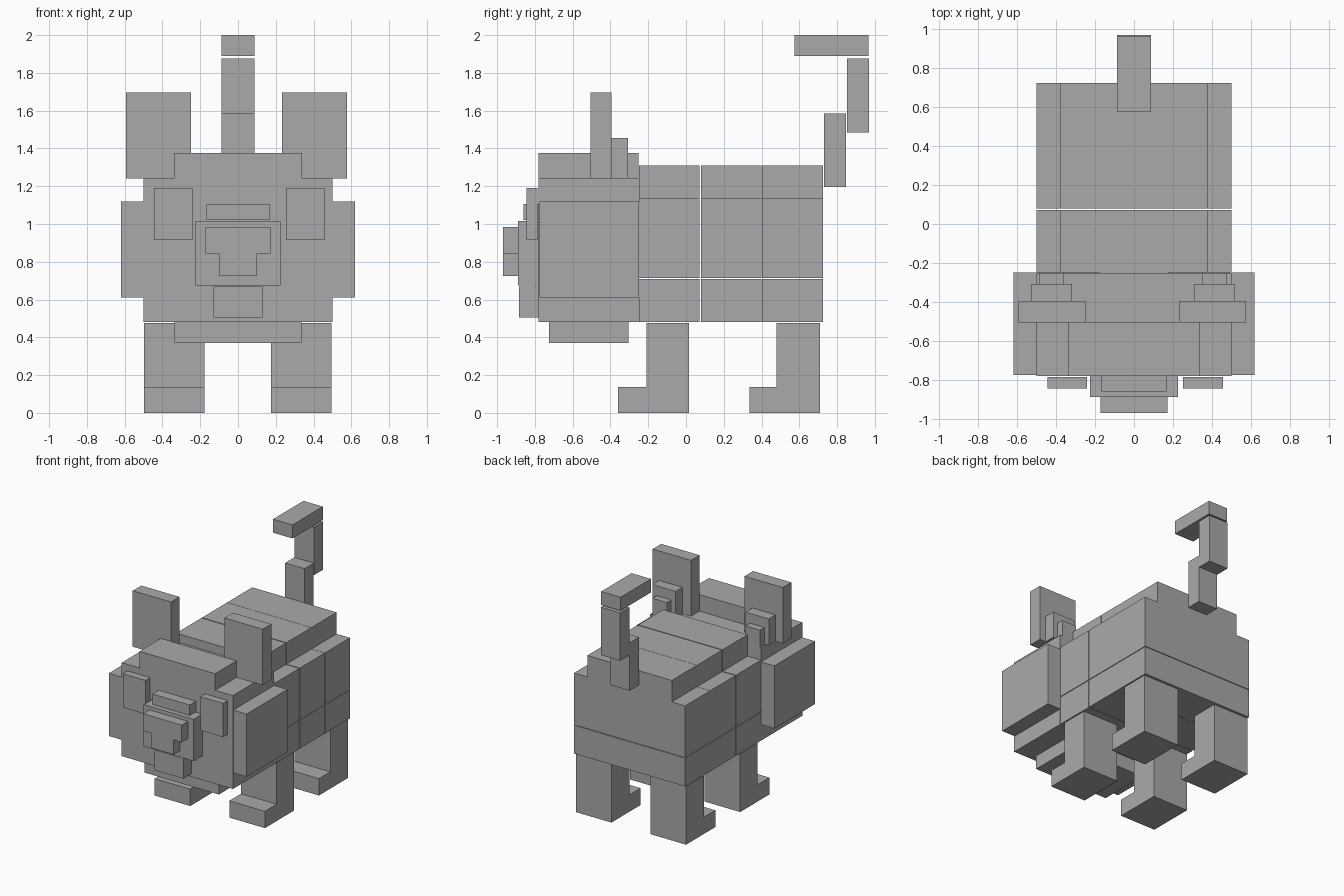
import bpy
import bmesh
from mathutils import Vector

old = bpy.data.objects.get("Cube")
if old:
    bpy.data.objects.remove(old, do_unlink=True)

# One plain grey for the whole animal
GREY = (0.4, 0.4, 0.4, 1)
grey = bpy.data.materials.new("plain grey")
grey.use_nodes = True
grey.diffuse_color = GREY
grey.node_tree.nodes["Principled BSDF"].inputs["Base Color"].default_value = GREY


def block(name, xs, ys, zs):
    """Box spanning the given (low, high) pair on each axis."""
    low, high = (Vector(c) for c in zip(xs, ys, zs))
    bm = bmesh.new()
    bmesh.ops.create_cube(bm, size=1)
    bmesh.ops.scale(bm, vec=high - low, verts=bm.verts)
    mesh = bpy.data.meshes.new(name)
    bm.to_mesh(mesh)
    bm.free()
    mesh.materials.append(grey)
    obj = bpy.data.objects.new(name, mesh)
    obj.location = (low + high) / 2
    bpy.context.collection.objects.link(obj)


def centred(name, half, ys, zs):
    block(name, (-half, half), ys, zs)


def pair(name, right_x, left_x, half, ys, zs):
    for side, x in (("right", right_x), ("left", left_x)):
        block(f"{side}_{name}", (x - half, x + half), ys, zs)


# Body: three sections, each with belly, flank and narrower back
for section, ys in (("front", (-0.25, 0.072)), ("middle", (0.08, 0.4)),
                    ("rear", (0.402, 0.725))):
    centred(f"{section}_belly", 0.5, ys, (0.48, 0.71))
    centred(f"{section}_flank", 0.5, ys, (0.715, 1.135))
    centred(f"{section}_back", 0.38, ys, (1.135, 1.31))

# Head
centred("head", 0.5, (-0.78, -0.252), (0.48, 1.24))
centred("forehead", 0.34, (-0.78, -0.505), (1.24, 1.375))
centred("chin", 0.335, (-0.725, -0.305), (0.37, 0.48))
pair("cheek", -0.56, 0.56, 0.06, (-0.775, -0.25), (0.61, 1.12))

# Face
pair("eye", -0.343, 0.355, 0.102, (-0.845, -0.785), (0.915, 1.19))
centred("muzzle", 0.225, (-0.89, -0.78), (0.675, 1.015))
centred("nose_bridge", 0.168, (-0.86, -0.78), (1.02, 1.105))
centred("nose", 0.173, (-0.97, -0.89), (0.845, 0.985))
centred("nose_tip", 0.1, (-0.97, -0.89), (0.725, 0.845))
centred("mouth", 0.13, (-0.885, -0.78), (0.505, 0.67))

# Ears, stepped down behind
pair("ear", -0.422, 0.404, 0.172, (-0.505, -0.395), (1.24, 1.695))
pair("ear_step", -0.424, 0.414, 0.105, (-0.395, -0.308), (1.24, 1.455))
pair("ear_base", -0.424, 0.414, 0.065, (-0.308, -0.252), (1.24, 1.375))

# Legs with feet pointing forward
for end, toe, heel, back in (("front", -0.36, -0.21, 0.015),
                             ("hind", 0.335, 0.48, 0.71)):
    pair(f"{end}_leg", -0.338, 0.334, 0.16, (heel, back), (0, 0.475))
    pair(f"{end}_foot", -0.338, 0.334, 0.16, (toe, heel), (0, 0.137))

# Tail rising in steps and hooking forward
centred("tail_base", 0.087, (0.73, 0.848), (1.195, 1.585))
centred("tail_middle", 0.087, (0.852, 0.97), (1.485, 1.875))
centred("tail_tip", 0.087, (0.575, 0.965), (1.89, 2.0))
